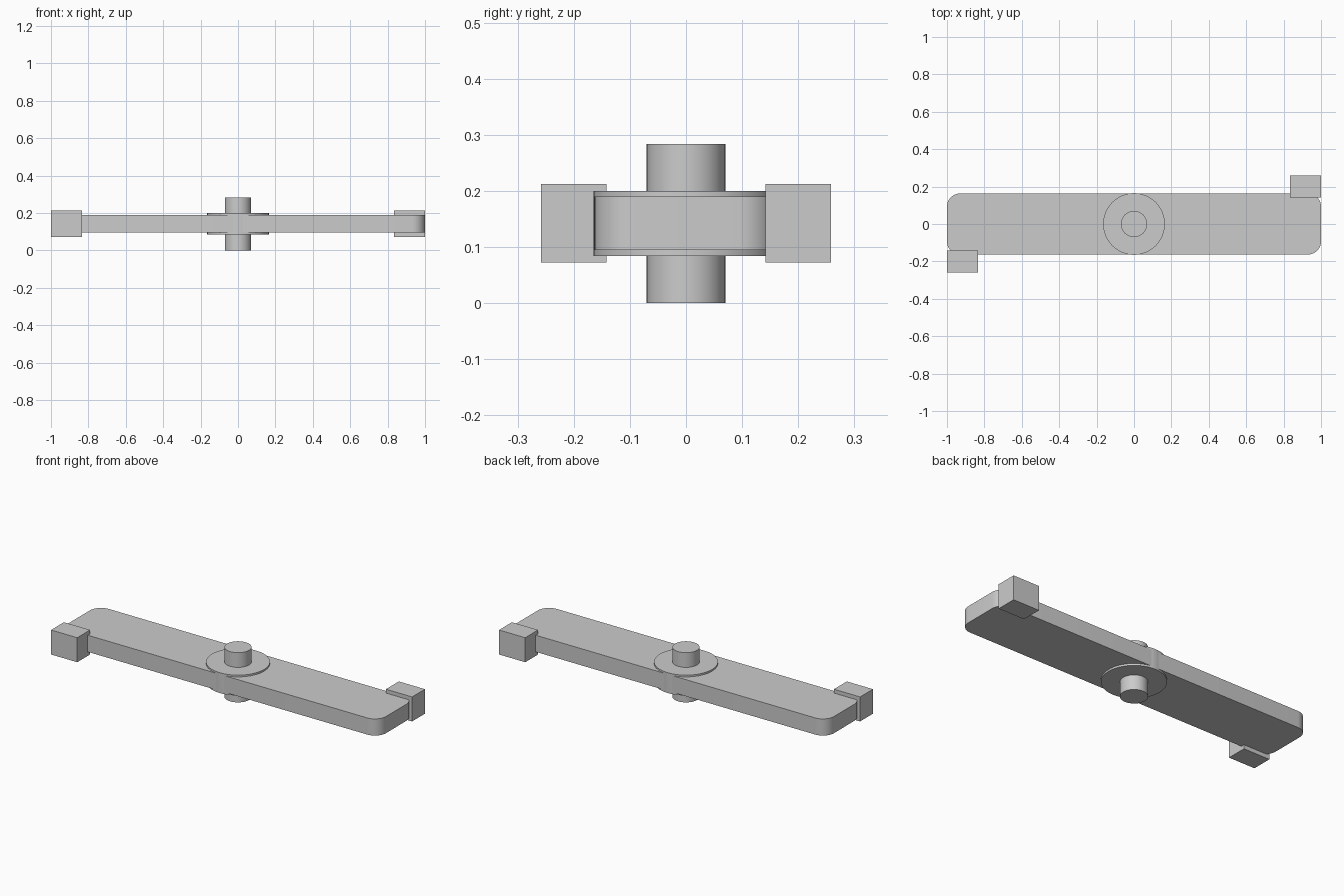
import bpy
import bmesh
from mathutils import Matrix
from math import radians

if "Cube" in bpy.data.objects:
    bpy.data.objects.remove(bpy.data.objects["Cube"], do_unlink=True)

GREY = (0.6, 0.6, 0.6, 1)
grey = bpy.data.materials.new("plain grey")
grey.use_nodes = True
grey.diffuse_color = GREY
grey.node_tree.nodes["Principled BSDF"].inputs["Base Color"].default_value = GREY


def finish(name, bm, smooth=False):
    mesh = bpy.data.meshes.new(name)
    bm.to_mesh(mesh)
    bm.free()
    mesh.materials.append(grey)
    obj = bpy.data.objects.new(name, mesh)
    bpy.context.collection.objects.link(obj)
    if smooth:
        bpy.ops.object.select_all(action="DESELECT")
        obj.select_set(True)
        bpy.context.view_layer.objects.active = obj
        bpy.ops.object.shade_smooth_by_angle(angle=radians(30))


def box(low, high, corner=0):
    """Box between two corners, with optionally rounded upright edges."""
    bm = bmesh.new()
    size = [b - a for a, b in zip(low, high)]
    centre = [(a + b) / 2 for a, b in zip(low, high)]
    bmesh.ops.create_cube(bm, size=1, matrix=Matrix.Translation(centre) @ Matrix.Diagonal((*size, 1)))
    if corner:
        upright = [e for e in bm.edges
                   if abs(e.verts[0].co.z - e.verts[1].co.z) > size[2] / 2]
        bmesh.ops.bevel(bm, geom=upright, offset=corner, segments=10,
                        profile=0.5, affect="EDGES")
    return bm


def cylinder(name, radius, bottom, top):
    bm = bmesh.new()
    bmesh.ops.create_cone(bm, cap_ends=True, segments=64, radius1=radius, radius2=radius,
                          depth=top - bottom,
                          matrix=Matrix.Translation((0, 0, (bottom + top) / 2)))
    finish(name, bm, smooth=True)


# Long arm with rounded ends
finish("arm", box((-1, -0.163, 0.095), (1, 0.163, 0.19), corner=0.07), smooth=True)

# Central hub disc and axle
cylinder("hub_disc", 0.165, 0.084, 0.2)
cylinder("axle", 0.07, 0, 0.284)

# End blocks on opposite corners
finish("front_right_block", box((-1, -0.258, 0.072), (-0.835, -0.142, 0.212)))
finish("back_left_block", box((0.835, 0.142, 0.072), (1, 0.258, 0.212)))
